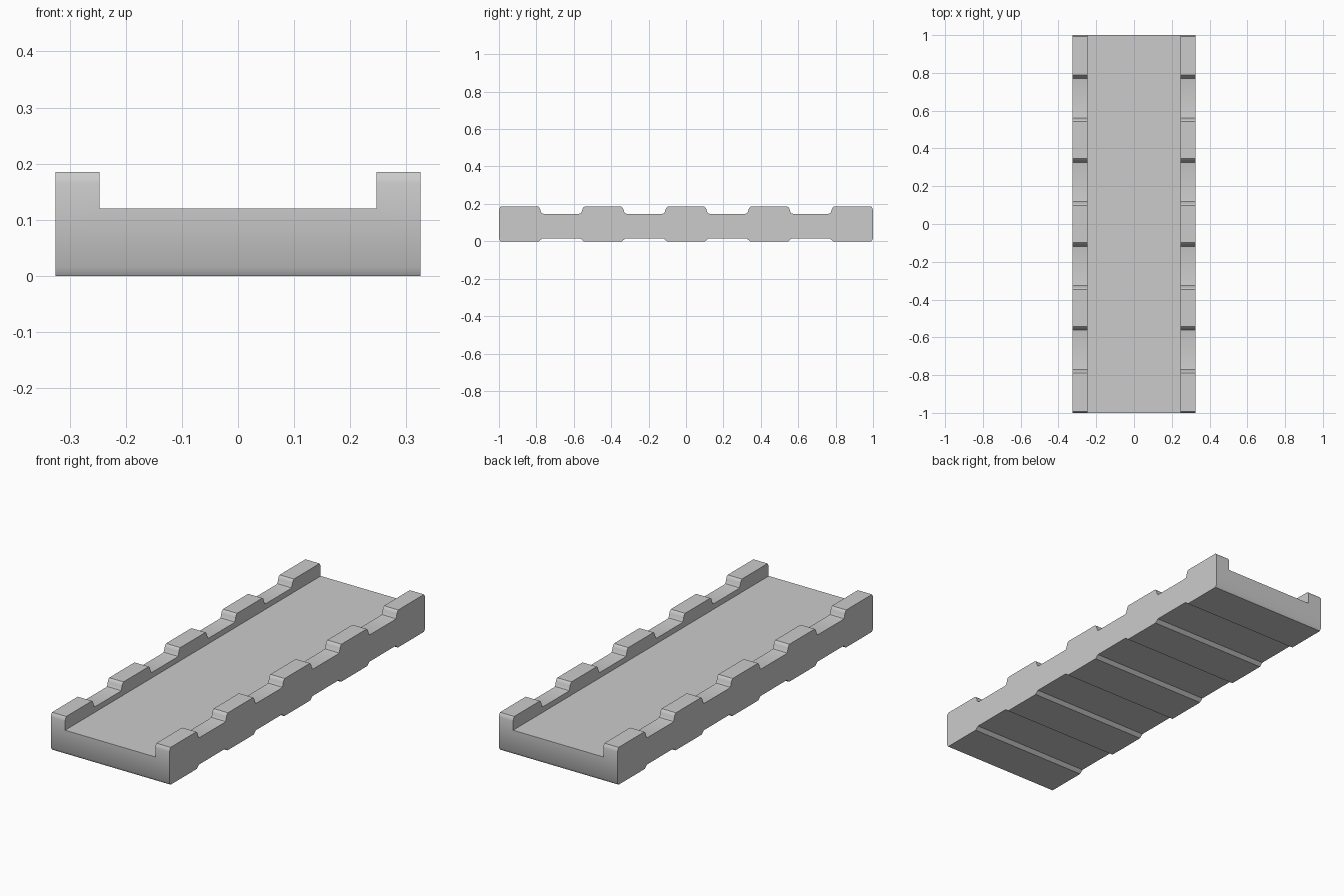
import bpy, bmesh

if "Cube" in bpy.data.objects:
    bpy.data.objects.remove(bpy.data.objects["Cube"])

PITCH = 4 / 9          # spacing of the five lugs
HALF_WIDTH = 0.325

# Half outlines of one lug: (distance from lug centre, height)
TOP = [(0.128, 0.147), (0.118, 0.149), (0.114, 0.156), (0.110, 0.169), (0.106, 0.179), (0.099, 0.185)]
BOTTOM = [(0.120, 0.015), (0.102, 0.0)]
TOP_END = [(1 / 9, 0.165), (0.1085, 0.175), (0.1025, 0.185)]
BOTTOM_END = [(1 / 9, 0.015), (0.102, 0.0)]


def edge_line(inner, end):
    """Repeat the lug outline along y, from front to back."""
    points = []
    for i in range(-2, 3):
        left = end if i == -2 else inner
        right = end if i == 2 else inner
        points += [(i * PITCH - d, z) for d, z in left]
        points += [(i * PITCH + d, z) for d, z in reversed(right)]
    return points


# Track link body: side profile extruded across the width
profile = edge_line(TOP, TOP_END) + edge_line(BOTTOM, BOTTOM_END)[::-1]
bm = bmesh.new()
face = bm.faces.new([bm.verts.new((-HALF_WIDTH, y, z)) for y, z in profile])
ext = bmesh.ops.extrude_face_region(bm, geom=[face], use_keep_orig=True)
moved = [g for g in ext["geom"] if isinstance(g, bmesh.types.BMVert)]
bmesh.ops.translate(bm, verts=moved, vec=(2 * HALF_WIDTH, 0, 0))
bmesh.ops.recalc_face_normals(bm, faces=bm.faces)
mesh = bpy.data.meshes.new("channel_plank")
bm.to_mesh(mesh)
bm.free()
plank = bpy.data.objects.new("channel_plank", mesh)
bpy.context.collection.objects.link(plank)

# Channel cutter: leaves the flat floor between the two side rails
bpy.ops.mesh.primitive_cube_add(size=1, location=(0, 0, 0.22))
cutter = bpy.context.object
cutter.name = "channel_cutter"
cutter.scale = (0.494, 2.2, 0.2)
cutter.hide_render = True

# Cut the channel, then remove the helper
cut = plank.modifiers.new("channel", 'BOOLEAN')
cut.operation = 'DIFFERENCE'
cut.solver = 'EXACT'
cut.object = cutter
bpy.ops.object.select_all(action='DESELECT')
plank.select_set(True)
bpy.context.view_layer.objects.active = plank
bpy.ops.object.modifier_apply(modifier=cut.name)
bpy.data.objects.remove(cutter)
bpy.ops.object.shade_smooth_by_angle(angle=0.55)
